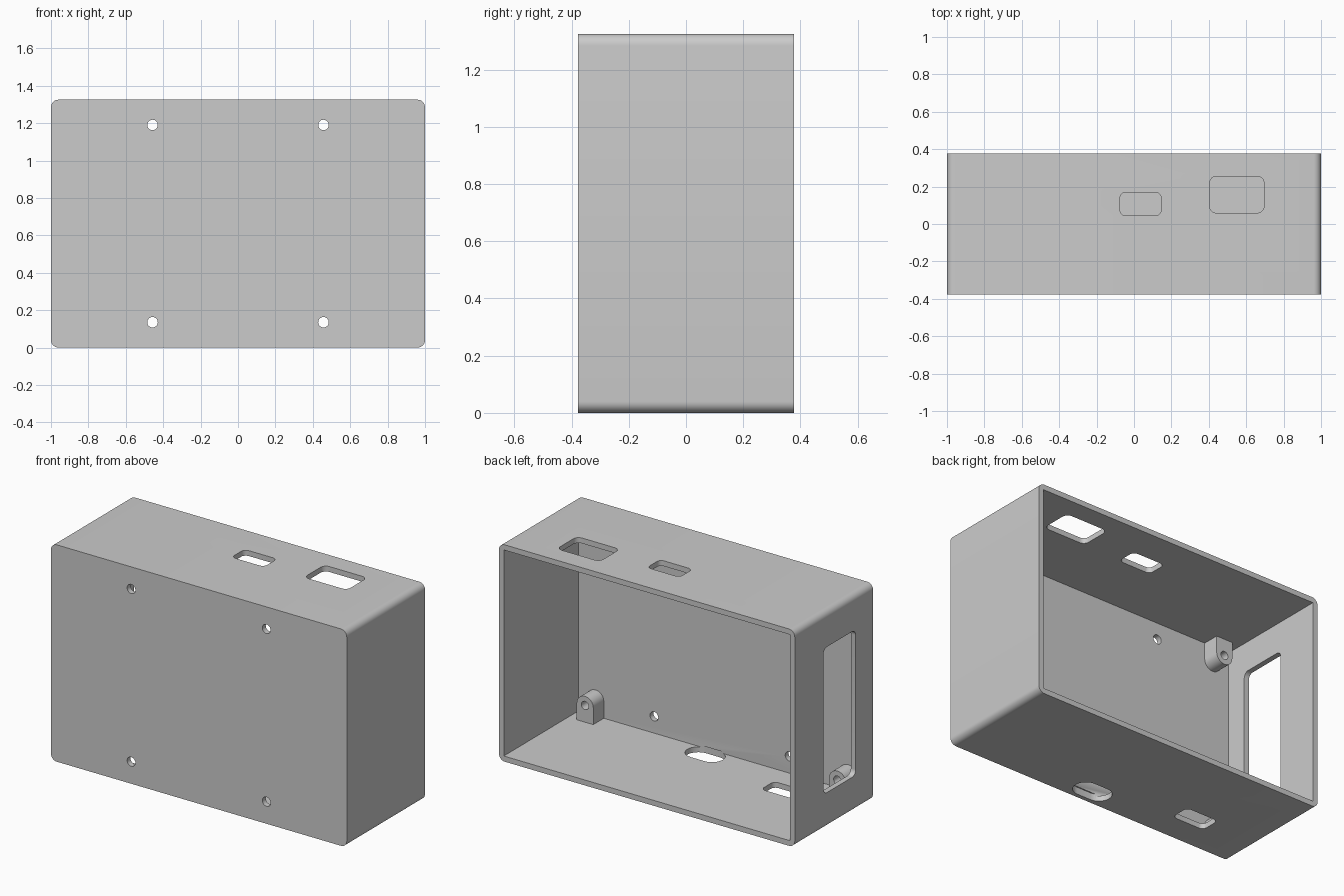
import bpy, bmesh
from math import pi, sin, cos, radians

cube = bpy.data.objects.get("Cube")
if cube:
    bpy.data.objects.remove(cube, do_unlink=True)

W, D, H = 2.0, 0.756, 1.325     # outer size
T = 0.033                       # wall thickness
BACK, FRONT = D / 2, -D / 2

grey = bpy.data.materials.new("light_grey")
grey.use_nodes = True
grey.diffuse_color = (0.6, 0.6, 0.6, 1)
grey.node_tree.nodes["Principled BSDF"].inputs["Base Color"].default_value = (0.6, 0.6, 0.6, 1)


def arc(cx, cy, r, start, end, steps):
    span = end - start
    return [(cx + r * cos(start + span * i / steps),
             cy + r * sin(start + span * i / steps)) for i in range(steps + 1)]


def rounded(cx, cy, w, h, r, steps=8):
    """Rounded rectangle outline; r of half the size gives a slot or circle."""
    r = min(r, w / 2 - 1e-4, h / 2 - 1e-4)
    pts = []
    for k, (sx, sy) in enumerate([(1, 1), (-1, 1), (-1, -1), (1, -1)]):
        pts += arc(cx + sx * (w / 2 - r), cy + sy * (h / 2 - r), r,
                   k * pi / 2, (k + 1) * pi / 2, steps)
    return pts


def prism(name, outline, axis, lo, hi):
    """Extrude an outline along the named axis."""
    place = {"x": lambda a, b, d: (d, a, b),
             "y": lambda a, b, d: (a, d, b),
             "z": lambda a, b, d: (a, b, d)}[axis]
    bm = bmesh.new()
    rings = [[bm.verts.new(place(a, b, d)) for a, b in outline] for d in (lo, hi)]
    bm.faces.new(rings[0])
    bm.faces.new(rings[1])
    n = len(outline)
    for i in range(n):
        j = (i + 1) % n
        bm.faces.new((rings[0][i], rings[0][j], rings[1][j], rings[1][i]))
    bmesh.ops.recalc_face_normals(bm, faces=bm.faces)
    mesh = bpy.data.meshes.new(name)
    bm.to_mesh(mesh)
    bm.free()
    mesh.materials.append(grey)
    obj = bpy.data.objects.new(name, mesh)
    bpy.context.collection.objects.link(obj)
    return obj


def activate(obj):
    bpy.ops.object.select_all(action="DESELECT")
    obj.select_set(True)
    bpy.context.view_layer.objects.active = obj


def cut(obj, outline, axis, lo, hi):
    """Subtract a prism from an object."""
    tool = prism("cutter", outline, axis, lo, hi)
    tool.hide_render = True
    mod = obj.modifiers.new("cut", "BOOLEAN")
    mod.operation, mod.solver, mod.object = "DIFFERENCE", "EXACT", tool
    activate(obj)
    bpy.ops.object.modifier_apply(modifier=mod.name)
    bpy.data.objects.remove(tool, do_unlink=True)


def smooth(obj):
    activate(obj)
    bpy.ops.object.shade_smooth_by_angle(angle=radians(30))


# Case shell, open at the back
case = prism("case", rounded(0, H / 2, W, H, 0.04), "y", FRONT, BACK)
ix = W / 2 - T
cut(case, [(-ix, T), (ix, T), (ix, H - T), (-ix, H - T)], "y", FRONT + T, BACK + 0.1)

# Screw holes through the front
for x in (-0.457, 0.457):
    for z in (0.135, H - 0.135):
        cut(case, rounded(x, z, 0.056, 0.056, 0.028), "y", FRONT - 0.1, FRONT + 0.1)

# Connector openings in the top
cut(case, rounded(0.035, 0.107, 0.22, 0.125, 0.03), "z", H - 0.1, H + 0.1)
cut(case, rounded(0.55, 0.157, 0.29, 0.195, 0.035), "z", H - 0.1, H + 0.1)

# Cable slot and connector opening in the bottom
cut(case, rounded(0.065, -0.278, 0.24, 0.148, 0.074), "z", -0.1, T + 0.01)
cut(case, rounded(-0.56, -0.145, 0.22, 0.125, 0.03), "z", -0.1, 0.1)

# Tall opening in the right-hand wall
cut(case, rounded(-0.054, H / 2, 0.312, 0.89, 0.035), "x", -W / 2 - 0.1, -W / 2 + 0.1)
smooth(case)

# Screw bosses in the four corners, round towards the middle of the case
R, BX, BZ, BOSS_BACK = 0.056, 0.853, 0.135, -0.243
for side, sx in (("left", 1), ("right", -1)):
    for level, flip in (("lower", False), ("upper", True)):
        profile = arc(sx * BX, BZ, R, 0, pi, 20)
        profile += [(sx * BX - R, T - 0.005), (sx * BX + R, T - 0.005)]
        if flip:
            profile = [(x, H - z) for x, z in profile]
        boss = prism(f"{level}_{side}_boss", profile, "y", FRONT + T - 0.005, BOSS_BACK)
        z = H - BZ if flip else BZ
        cut(boss, rounded(sx * BX, z, 0.05, 0.05, 0.025), "y", FRONT + T, BOSS_BACK + 0.1)
        smooth(boss)
